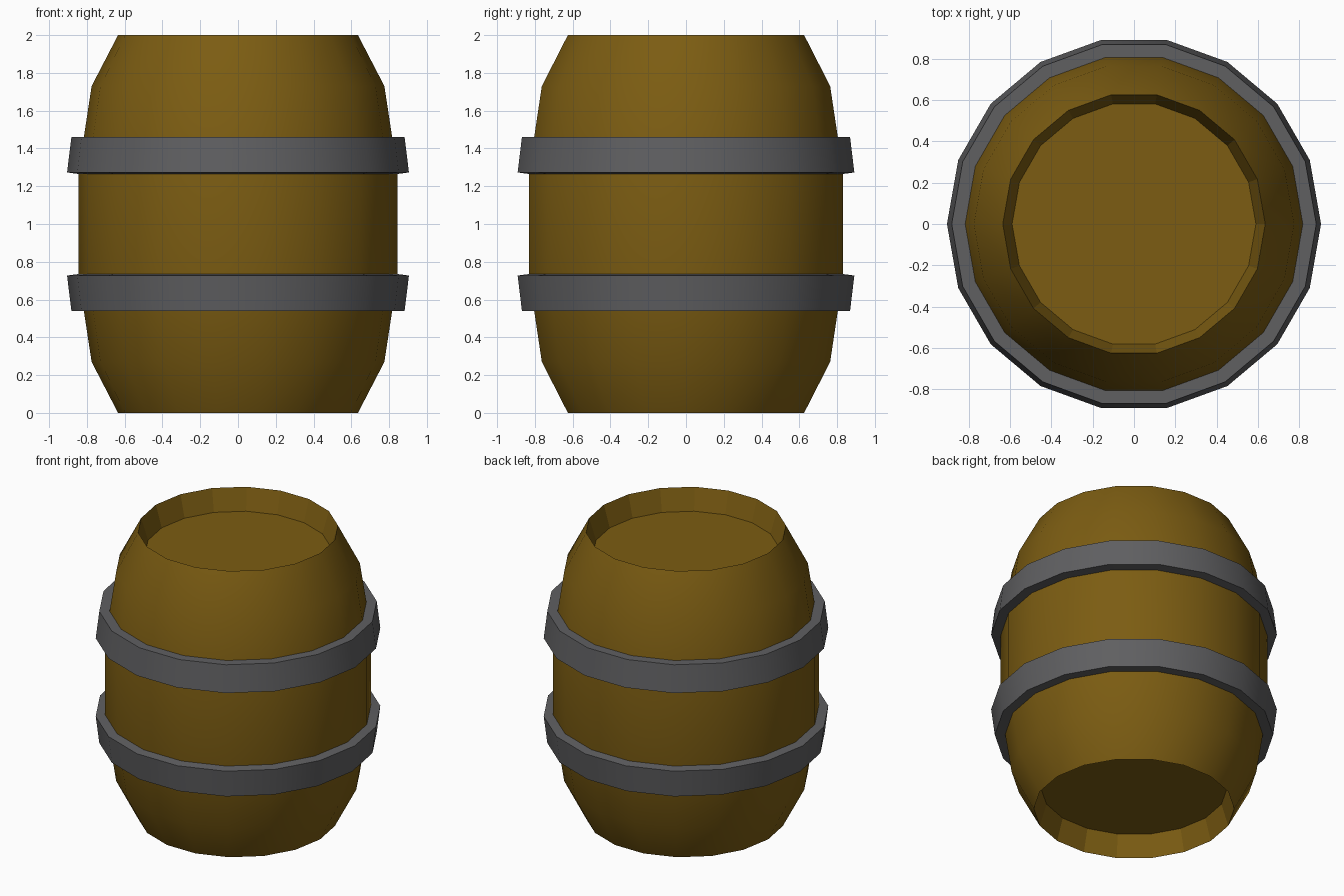
import bpy, bmesh, math

if "Cube" in bpy.data.objects:
    bpy.data.objects.remove(bpy.data.objects["Cube"])

SIDES = 18


def material(name, rgb):
    m = bpy.data.materials.new(name)
    m.diffuse_color = (*rgb, 1)
    m.use_nodes = True
    m.node_tree.nodes["Principled BSDF"].inputs["Base Color"].default_value = m.diffuse_color
    return m


wood = material("brown wood", (0.20, 0.108, 0.006))
iron = material("grey iron", (0.115, 0.115, 0.12))


def lathe(name, profile, mat, closed=False, flat_spans=()):
    """Spin an (r, z) profile round z; open profiles get flat end caps."""
    bm = bmesh.new()
    rings = []
    for r, z in profile:
        rings.append([bm.verts.new((r * math.cos(2 * math.pi * i / SIDES),
                                    r * math.sin(2 * math.pi * i / SIDES), z))
                      for i in range(SIDES)])
    n = len(rings)
    flat = []
    for k in range(n if closed else n - 1):
        a, b = rings[k], rings[(k + 1) % n]
        for i in range(SIDES):
            j = (i + 1) % SIDES
            f = bm.faces.new((a[i], a[j], b[j], b[i]))
            if k in flat_spans:
                flat.append(f)
    if not closed:
        flat.append(bm.faces.new(rings[0][::-1]))
        flat.append(bm.faces.new(rings[-1]))
    bmesh.ops.recalc_face_normals(bm, faces=bm.faces)
    bm.faces.index_update()
    flat_ids = [f.index for f in flat]
    me = bpy.data.meshes.new(name)
    bm.to_mesh(me)
    bm.free()
    me.materials.append(mat)
    ob = bpy.data.objects.new(name, me)
    bpy.context.collection.objects.link(ob)
    bpy.ops.object.select_all(action='DESELECT')
    ob.select_set(True)
    bpy.context.view_layer.objects.active = ob
    bpy.ops.object.shade_smooth_by_angle(angle=math.radians(32))
    for i in flat_ids:
        me.polygons[i].use_smooth = False
    return ob


# Barrel body: mirrored bulging profile with a recessed lid at each end
half = [(0.59, 0.15), (0.635, 0.0), (0.775, 0.27), (0.845, 0.73)]
body = half + [(r, 2 - z) for r, z in reversed(half)]
lathe("barrel_body", body, wood, flat_spans=(0, len(body) - 2))

# Iron hoops: mirrored pair, tapering with the staves
hoop = [(0.817, 0.54), (0.882, 0.54), (0.905, 0.727), (0.845, 0.735)]
lathe("lower_hoop", hoop, iron, closed=True)
lathe("upper_hoop", [(r, 2 - z) for r, z in hoop], iron, closed=True)
